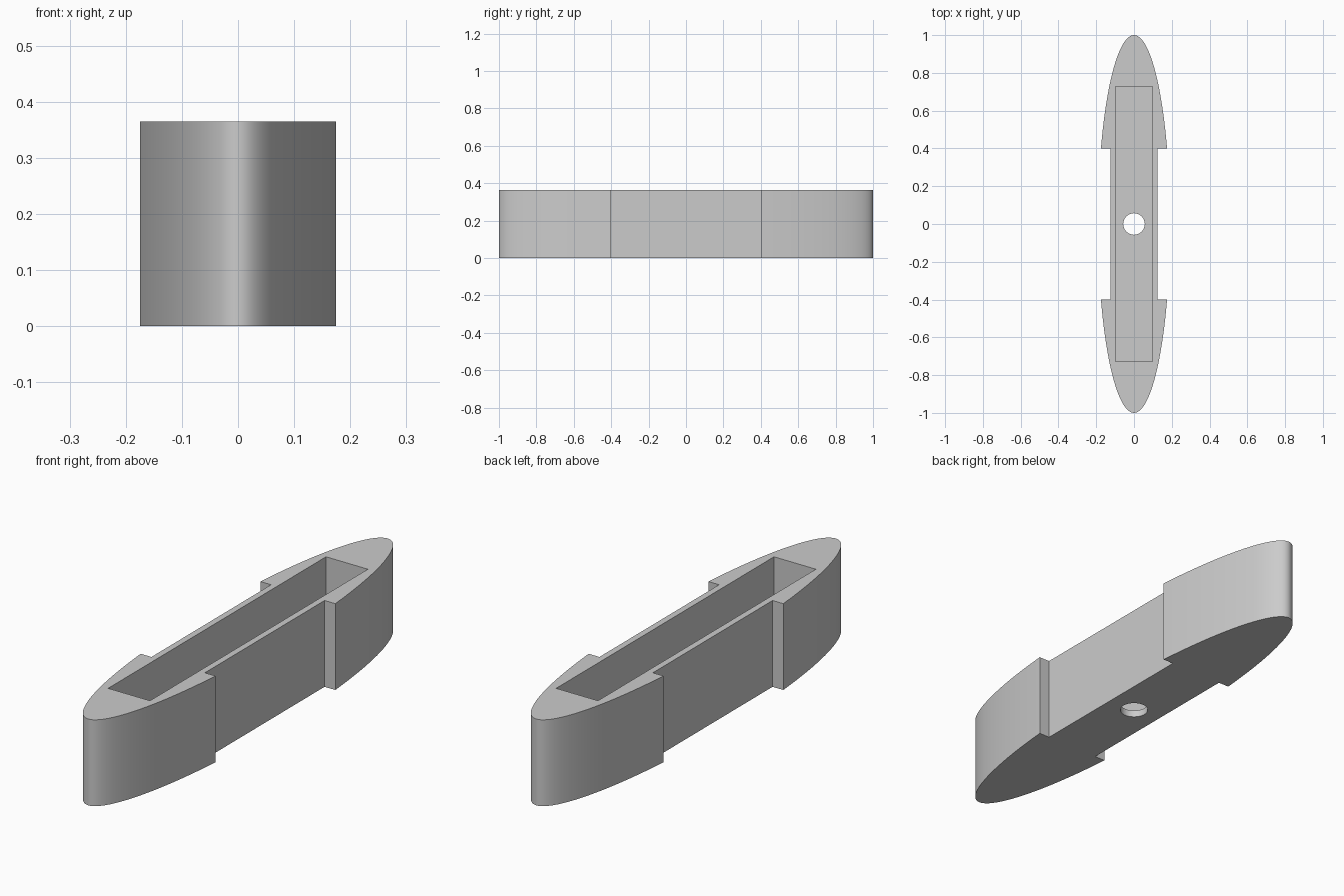
import bpy
import bmesh
import math

old = bpy.data.objects.get("Cube")
if old:
    bpy.data.objects.remove(old, do_unlink=True)

HEIGHT = 0.365
HALF_WIDTH = 0.191      # half width of the full ellipse
WAIST = 0.125           # half width of the recessed sides
NOTCH = 0.4             # half length of the recessed sides
FLOOR = 0.03
STEPS = 48

grey = bpy.data.materials.new("plain grey")
grey.use_nodes = True
colour = (0.6, 0.6, 0.6, 1)
grey.diffuse_color = colour
grey.node_tree.nodes["Principled BSDF"].inputs["Base Color"].default_value = colour


def prism(name, outline, bottom, top):
    """Extrude a counter-clockwise outline between two heights."""
    bm = bmesh.new()
    base = bm.faces.new([bm.verts.new((x, y, bottom)) for x, y in outline])
    moved = bmesh.ops.extrude_face_region(bm, geom=[base], use_keep_orig=True)
    verts = [v for v in moved["geom"] if isinstance(v, bmesh.types.BMVert)]
    bmesh.ops.translate(bm, verts=verts, vec=(0, 0, top - bottom))
    bmesh.ops.recalc_face_normals(bm, faces=bm.faces)
    mesh = bpy.data.meshes.new(name)
    bm.to_mesh(mesh)
    bm.free()
    obj = bpy.data.objects.new(name, mesh)
    bpy.context.collection.objects.link(obj)
    mesh.materials.append(grey)
    return obj


def cut(target, cutter):
    """Subtract the cutter, then discard it."""
    cutter.hide_render = True
    mod = target.modifiers.new("cut", 'BOOLEAN')
    mod.operation = 'DIFFERENCE'
    mod.solver = 'EXACT'
    mod.object = cutter
    bpy.context.view_layer.objects.active = target
    bpy.ops.object.modifier_apply(modifier=mod.name)
    bpy.data.objects.remove(cutter, do_unlink=True)


# Outline: an elliptical cap on each end, joined by a narrower waist
start = math.asin(NOTCH)
angles = [start + (math.pi - 2 * start) * i / STEPS for i in range(STEPS + 1)]
cap = [(HALF_WIDTH * math.cos(a), math.sin(a)) for a in angles]
half = [(WAIST, NOTCH)] + cap + [(-WAIST, NOTCH)]
outline = half + [(-x, -y) for x, y in half]
body = prism("tray_body", outline, 0, HEIGHT)

# Long open pocket
px, py = 0.098, 0.728
pocket = [(-px, -py), (px, -py), (px, py), (-px, py)]
cut(body, prism("pocket_cutter", pocket, FLOOR, HEIGHT + 0.1))

# Round hole through the floor
turn = [math.tau * i / STEPS for i in range(STEPS)]
circle = [(0.057 * math.cos(a), 0.057 * math.sin(a)) for a in turn]
cut(body, prism("hole_cutter", circle, -0.1, FLOOR + 0.1))

# Smooth the curved ends and keep the corners crisp
bpy.ops.object.select_all(action='DESELECT')
body.select_set(True)
bpy.context.view_layer.objects.active = body
bpy.ops.object.shade_smooth_by_angle(angle=math.radians(30))
